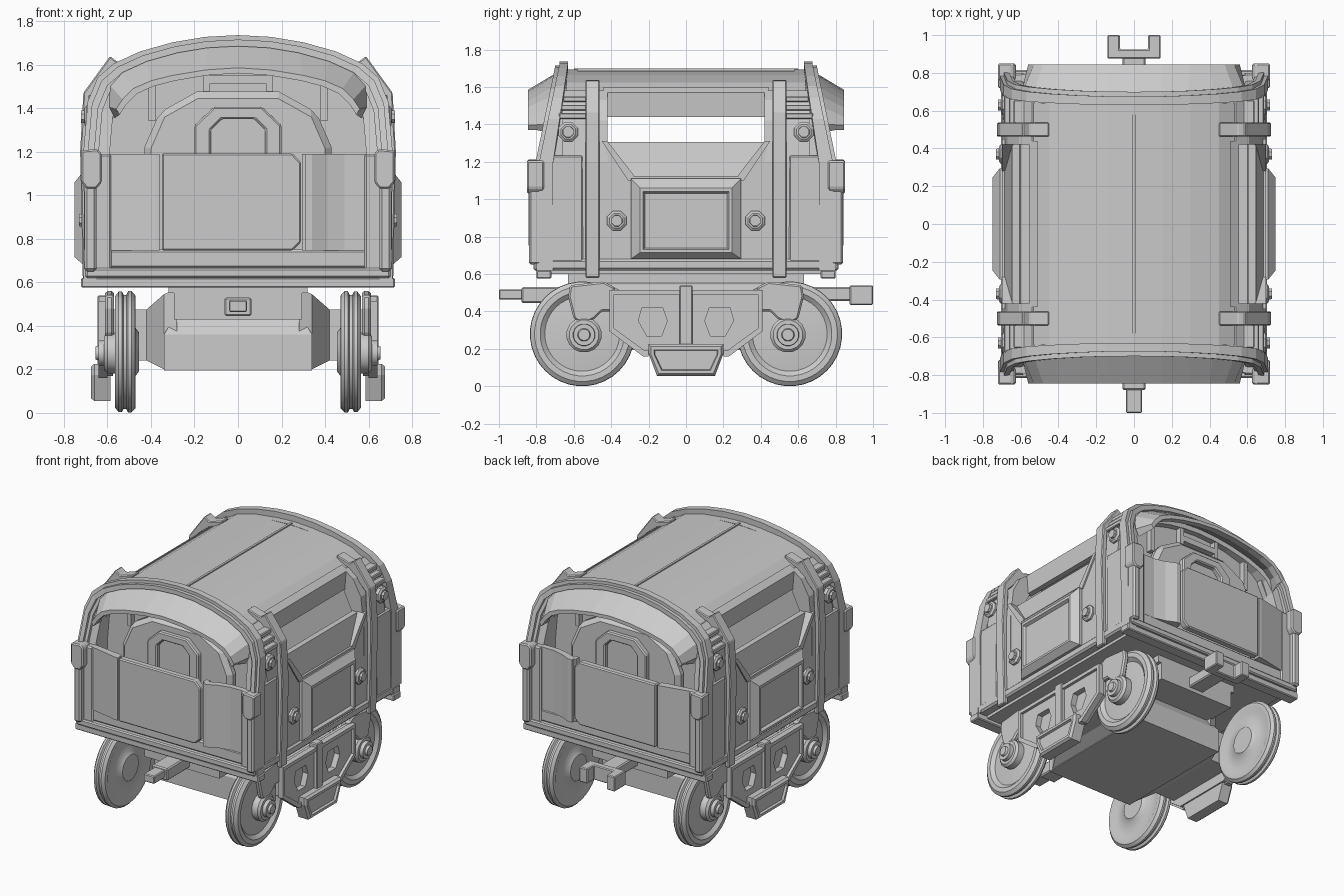
import bpy, bmesh, math
from mathutils import Vector

if "Cube" in bpy.data.objects:
    bpy.data.objects.remove(bpy.data.objects["Cube"])


def finish(name, bm, mirror="", bevel=0.0, smooth=False):
    bmesh.ops.recalc_face_normals(bm, faces=bm.faces)
    me = bpy.data.meshes.new(name)
    bm.to_mesh(me)
    bm.free()
    ob = bpy.data.objects.new(name, me)
    bpy.context.collection.objects.link(ob)
    if bevel:
        m = ob.modifiers.new("bevel", 'BEVEL')
        m.width, m.segments, m.limit_method = bevel, 1, 'ANGLE'
    if mirror:
        m = ob.modifiers.new("mirror", 'MIRROR')
        m.use_axis = ["X" in mirror, "Y" in mirror, False]
        m.merge_threshold = 0.0005
    if smooth:
        bpy.ops.object.select_all(action='DESELECT')
        ob.select_set(True)
        bpy.context.view_layer.objects.active = ob
        bpy.ops.object.shade_smooth_by_angle(angle=math.radians(35))
    return ob


def place(axis, u, v, d):
    return {'x': (d, u, v), 'y': (u, d, v), 'z': (u, v, d)}[axis]


def prism(name, pts, axis, a, b, mirror="", bevel=0.0, holes=()):
    """Extrude a 2D outline (with optional holes) from a to b along axis."""
    bm = bmesh.new()
    edges = []
    for loop in [pts, *holes]:
        vs = [bm.verts.new(place(axis, u, v, a)) for u, v in loop]
        edges += [bm.edges.new((vs[i - 1], vs[i])) for i in range(len(vs))]
    if holes:
        bmesh.ops.triangle_fill(bm, edges=edges, use_beauty=True)
    else:
        bm.faces.new(vs)
    r = bmesh.ops.extrude_face_region(bm, geom=bm.faces[:], use_keep_orig=True)
    off = Vector(place(axis, 0, 0, b - a))
    for g in r["geom"]:
        if isinstance(g, bmesh.types.BMVert):
            g.co += off
    return finish(name, bm, mirror, bevel)


def box(name, x, y, z, mirror="", bevel=0.0):
    return prism(name, [(x[0], y[0]), (x[1], y[0]), (x[1], y[1]), (x[0], y[1])],
                 'z', z[0], z[1], mirror, bevel)


def loft(name, sections, mirror="", caps=(True, True), smooth=False):
    """Skin closed cross-sections, one after another."""
    bm = bmesh.new()
    rows = [[bm.verts.new(p) for p in s] for s in sections]
    n = len(rows[0])
    for r, q in zip(rows, rows[1:]):
        for i in range(n):
            bm.faces.new((r[i - 1], r[i], q[i], q[i - 1]))
    for row, c in ((rows[0], caps[0]), (rows[-1], caps[1])):
        if c:
            bm.faces.new(row)
    return finish(name, bm, mirror, 0, smooth)


def lathe(name, prof, y, z, segs=32, mirror="XY"):
    """Revolve (x, radius) points round an axis parallel to x."""
    ang = [2 * math.pi * (i + .5) / segs for i in range(segs)]
    return loft(name, [[(x, y + r * math.cos(t), z + r * math.sin(t)) for t in ang]
                       for x, r in prof], mirror, smooth=segs > 12)


# Leaning end arches: half outline from foot to crown
ARCH = [(.705, .62), (.71, 1.2), (.69, 1.43), (.645, 1.54), (.57, 1.605),
        (.45, 1.66), (.3, 1.702), (.15, 1.727), (0, 1.735)]


def inset(p, d):
    k = 1 - d / .72
    return p[0] * k, 1 + (p[1] - 1) * k if p[1] > 1 else p[1]


def lean(z, low, high):
    return low + (high - low) * max(0, min(1, (z - 1.2) / .53))


def arch(name, d0, d1, f0, f1, b0, b1):
    secs = []
    for p in ARCH:
        (xo, zo), (xi, zi) = inset(p, d0), inset(p, d1)
        f, b = lean(p[1], f0, f1), lean(p[1], b0, b1)
        secs.append([(xo, f, zo), (xo, b, zo), (xi, b, zi), (xi, f, zi)])
    loft(name, secs, "XY", (True, False))


arch("end_arch", .0, .07, .785, .675, .71, .63)
arch("end_arch_front_lip", .02, .05, .805, .70, .76, .65)
arch("end_arch_inner_lining", .04, .12, .76, .66, .60, .58)

# Visor under each end arch
VIS = [(.56, 1.395), (.53, 1.44), (.48, 1.49), (.40, 1.525), (.3, 1.55), (.15, 1.575), (0, 1.585)]
secs = []
for v, p in zip(VIS, ARCH[2:]):
    bx, bz = inset(p, .045)
    bx = min(bx, .59)
    y = lean(p[1], .76, .67)
    secs.append([(bx, y, bz), (v[0], .845, v[1]), (v[0] * .97, .845, v[1] - .025),
                 (v[0] * .97, .80, v[1] - .025), (bx * .96, y, bz - .05)])
loft("end_visor", secs, "XY", (True, False))

# Roof shell and seam
ROOF = [(.545, 1.57), (.45, 1.625), (.3, 1.665), (.15, 1.685), (0, 1.692)]
prism("roof", ROOF + [(x * .96, z - .04) for x, z in reversed(ROOF)], 'y', -.64, .64, "X")
box("roof_seam", (-.008, .008), (-.6, .6), (1.68, 1.70))

# Side walls: window bay, sill, corner pillars
prism("side_wall_and_sill", [(.69, .62), (.69, 1.1), (.645, 1.305), (.605, 1.305), (.64, 1.08), (.64, .62)],
      'y', -.44, .44, "X")
prism("window_header", [(.545, 1.44), (.555, 1.57), (.51, 1.6), (.505, 1.44)], 'y', -.44, .44, "X")
prism("window_side_pillar", [(.69, .62), (.695, 1.2), (.67, 1.42), (.61, 1.53), (.54, 1.58), (.5, 1.57), (.53, 1.44),
                             (.60, 1.3), (.63, 1.1), (.63, .62)], 'y', .42, .66, "XY")
prism("sill_gusset", [(.43, 1.3), (.43, 1.08), (.28, 1.08)], 'x', .63, .69, "XY")
prism("sill_gusset_trim", [(.45, 1.31), (.42, 1.31), (.28, 1.13), (.28, 1.10), (.31, 1.10)], 'x', .64, .70, "XY")
box("sill_trim", (.66, .70), (-.3, .3), (1.10, 1.125), "X")
box("side_corner_panel", (.60, .70), (.55, .75), (.66, 1.235), "XY", .01)
for i in range(3):
    z = 1.43 + i * .045
    x = .675 - i * .025
    box("louvre", (x - .05, x + .012), (.53, .68 - i * .012), (z, z + .03), "XY", .005)
box("side_skirt", (.60, .705), (-.74, .74), (.62, .68), "X", .012)


def rect(x, w, z0, z1):
    return [(x, -w, z0), (x, w, z0), (x, w, z1), (x, -w, z1)]


loft("side_equipment_panel", [rect(.67, .295, .68, 1.11), rect(.71, .295, .68, 1.11), rect(.75, .245, .715, 1.06),
     rect(.75, .23, .73, 1.04), rect(.73, .22, .74, 1.03)], "X")

# Straps over the side walls, with a spur at the roof edge
prism("side_strap", [(.712, .58), (.725, 1.2), (.71, 1.47), (.588, 1.638), (.55, 1.61), (.45, 1.64), (.45, 1.60),
                     (.55, 1.57), (.675, 1.44), (.685, 1.2), (.68, .58)], 'y', .462, .538, "XY", .006)

# Octagonal bolts
for y, z, x in ((.37, .885, .68), (.63, 1.36, .67)):
    lathe("side_bolt", [(x - .04, .056), (x + .025, .056), (x + .035, .042), (x + .035, .032), (x + .05, .03), (x + .05, .012)],
          y, z, 8)

# Floor, end sills, corner posts and clamps
box("floor", (-.64, .64), (-.78, .78), (.60, .66))
box("end_sill_lower", (-.72, .72), (.72, .80), (.575, .62), "Y", .006)
box("end_sill_middle", (-.70, .70), (.72, .815), (.62, .665), "Y", .008)
box("end_sill_upper", (-.65, .65), (.72, .79), (.665, .75), "Y", .01)
box("corner_post", (.65, .705), (.75, .84), (.65, 1.2), "XY", .012)
box("corner_post_inner", (.58, .66), (.73, .80), (.65, 1.19), "XY", .01)
box("corner_post_foot", (.65, .71), (.73, .80), (.6, .66), "XY")
prism("corner_clamp", [(.625, 1.19), (.645, 1.212), (.72, 1.205), (.72, 1.06), (.695, 1.03), (.65, 1.03), (.625, 1.06)],
      'y', .76, .85, "XY", .008)

# End railing panels, the right one curved inward beside the gap
prism("railing_centre_panel", [(-.35, .745), (.25, .745), (.29, .785), (.29, 1.15), (.25, 1.192), (-.35, 1.192)],
      'y', .79, .842, "Y", .008)
prism("railing_left_panel", [(-.6, .79), (-.38, .835), (-.36, .835), (-.36, .79), (-.38, .78), (-.6, .75)],
      'z', .745, 1.19, "Y")
prism("railing_right_panel", [(.31, .838), (.34, .838), (.41, .805), (.49, .785), (.6, .785),
                              (.6, .745), (.48, .745), (.39, .765), (.31, .80)], 'z', .745, 1.19, "Y")
box("railing_gap_post", (.295, .325), (.775, .815), (.745, 1.19), "Y")

# End bulkheads with arched doors
WALL = [(.6, .66), (.6, 1.38), (.52, 1.5), (.3, 1.6), (0, 1.64)]


def full(h):
    return h + [(-x, z) for x, z in reversed(h) if x]


prism("end_bulkhead", full(WALL), 'y', .58, .62, "Y")
prism("end_door_surround", full([(.43, .66), (.43, 1.22), (.36, 1.38), (.19, 1.475)]), 'y', .61, .70, "Y", .03)
door_win = full([(.125, 1.12), (.125, 1.3), (.075, 1.35)])
prism("end_door_window_frame", full([(.2, 1.08), (.2, 1.32), (.11, 1.405)]), 'y', .69, .735, "Y", .008, [door_win])
for x0, x1, z0, z1 in ((.13, .16, 1.46, 1.6), (.38, .41, 1.34, 1.56)):
    box("bulkhead_strut", (x0, x1), (.61, .66), (z0, z1), "XY")
box("bulkhead_header", (-.16, .16), (.61, .66), (1.51, 1.55), "Y")

# Chassis under the floor, tapering to the bogie mounts
prism("chassis_beam", [(-.63, .61), (-.63, .43), (-.45, .43), (.45, .43), (.63, .43), (.63, .61)], 'x', -.295, .295)
loft("underbody_box", [[(-w, -y, z), (w, -y, z), (w, y, z), (-w, y, z)] for w, y, z in
                       ((.34, .45, .195), (.34, .45, .36), (.295, .40, .435), (.295, .40, .58))])
loft("bogie_mount", [[(x, -y, z0), (x, y, z0), (x, y, z1), (x, -y, z1)] for x, y, z0, z1 in
                     ((.28, .44, .2, .57), (.34, .42, .2, .545), (.42, .28, .24, .475), (.58, .28, .24, .475))], "X")
box("side_bearer", (.25, .32), (-.63, .63), (.55, .62), "X")

# Wheels and hubs
lathe("wheel", [(.455, .09), (.47, .11), (.485, .2), (.47, .235), (.472, .262), (.49, .28), (.505, .28), (.513, .262),
                (.525, .262), (.533, .278), (.548, .278), (.566, .255), (.566, .225), (.545, .2), (.555, .1)], .555, .28, 36)
lathe("wheel_hub", [(.54, .095), (.60, .095), (.615, .08), (.615, .06), (.64, .058), (.64, .035), (.655, .03)], .545, .275, 16)

# Bogie side frames with hexagonal openings
HEX = [(.10, .35), (.13, .27), (.21, .27), (.255, .35), (.235, .42), (.125, .42)]
prism("bogie_frame", [(0, .17), (.22, .17), (.40, .30), (.40, .51), (0, .51)], 'x', .575, .62, "XY", 0, [HEX])
prism("bogie_frame_rim", [(0, .515), (.41, .515), (.41, .295), (.23, .16), (.20, .16), (.20, .19), (.22, .19), (.385, .31),
                          (.385, .49), (0, .49)], 'x', .60, .64, "XY")
box("bogie_centre_rib", (.58, .645), (-.035, .035), (.2, .54), "X", .006)
prism("bogie_axle_arm", [(.38, .53), (.44, .56), (.62, .54), (.63, .48), (.60, .36), (.55, .33), (.49, .36), (.45, .40), (.38, .40)],
      'x', .57, .61, "XY", .01)


def step(x, d):
    return [(x, -.20 + d, .225 - d), (x, .20 - d, .225 - d), (x, .20 - d, .175 - d * .2), (x, .155 - d * .8, .055 + d),
            (x, -.155 + d * .8, .055 + d), (x, -.20 + d, .175 - d * .2)]


loft("bogie_step_box", [step(.585, 0), step(.66, 0), step(.675, .012), step(.675, .03), step(.66, .035)], "X")

# Couplers: plain tongue in front, open jaw at the back
box("front_coupler_bar", (-.062, .062), (-.88, -.6), (.445, .53), "", .008)
box("front_coupler_tongue", (-.042, .042), (-1, -.86), (.463, .518), "", .006)
box("rear_coupler_bar", (-.06, .06), (.6, .89), (.455, .53), "", .008)
prism("rear_coupler_jaw", [(-.14, .875), (.14, .875), (.14, 1), (.075, 1), (.075, .925), (-.075, .925), (-.075, 1), (-.14, 1)],
      'z', .435, .54, "", .006)
